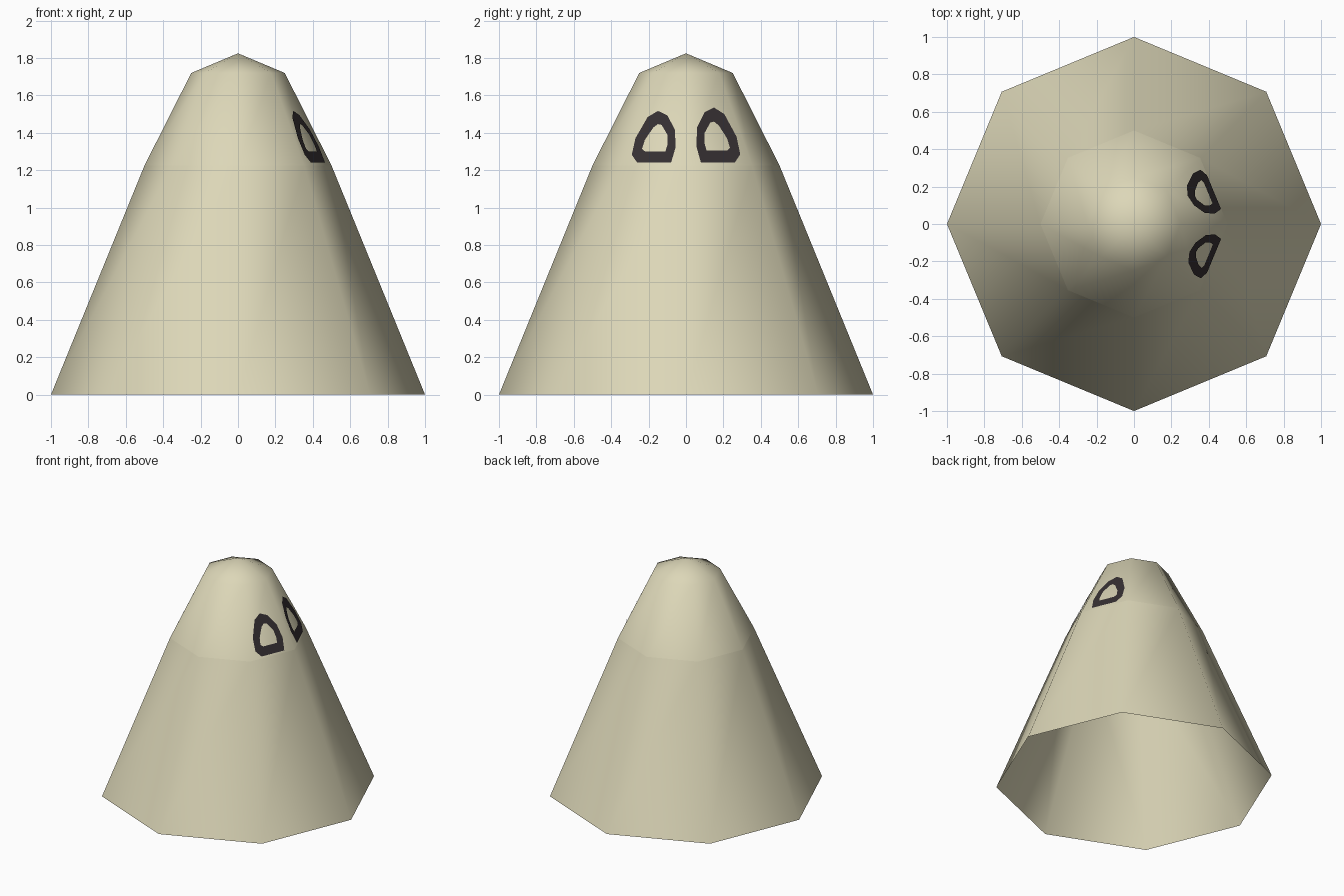
import bpy, math

if "Cube" in bpy.data.objects:
    bpy.data.objects.remove(bpy.data.objects["Cube"])

def material(name, rgb):
    m = bpy.data.materials.new(name)
    m.diffuse_color = (*rgb, 1)
    m.use_nodes = True
    m.node_tree.nodes["Principled BSDF"].inputs["Base Color"].default_value = m.diffuse_color
    return m

cream = material("cream cloth", (0.72, 0.68, 0.48))
dark = material("dark outline", (0.035, 0.028, 0.031))

def make(name, verts, faces, mat, smooth):
    me = bpy.data.meshes.new(name)
    me.from_pydata(verts, [], faces)
    me.materials.append(mat)
    for p in me.polygons:
        p.use_smooth = smooth
    ob = bpy.data.objects.new(name, me)
    bpy.context.collection.objects.link(ob)
    return ob

N = 8
def shell(name, rings, apex=None):
    """Open eight-sided shell through (radius, z) rings, optionally closed to a point."""
    verts = [(r * math.cos(math.tau * i / N), r * math.sin(math.tau * i / N), z)
             for r, z in rings for i in range(N)]
    faces = [(k * N + i, k * N + (i + 1) % N, (k + 1) * N + (i + 1) % N, (k + 1) * N + i)
             for k in range(len(rings) - 1) for i in range(N)]
    if apex is not None:
        verts.append((0, 0, apex))
        top = (len(rings) - 1) * N
        faces += [(top + i, top + (i + 1) % N, len(verts) - 1) for i in range(N)]
    return make(name, verts, faces, cream, True)

# Cloak, open underneath, and the hood above it
shell("cloak", [(1.0, 0.0), (0.5, 1.225)])
shell("hood", [(0.5, 1.225), (0.25, 1.72)], 1.825)

# Eye outlines: rings in (y, z) laid on the two hood faces toward +x
OUTER = [(.08, 1.24), (.26, 1.24), (.29, 1.285), (.27, 1.38), (.205, 1.50),
         (.15, 1.535), (.10, 1.51), (.06, 1.43), (.055, 1.33)]
INNER = [(.11, 1.305), (.22, 1.305), (.235, 1.32), (.22, 1.37), (.175, 1.44),
         (.15, 1.46), (.13, 1.455), (.10, 1.40), (.10, 1.34)]

def on_hood(y, z, side):
    if side < 0:                       # this eye is slightly shorter
        z = 1.24 + (z - 1.24) * 0.94
    r = 0.5 - 0.25 * (z - 1.225) / 0.495
    return (r - y * math.tan(math.pi / 8) + 0.006, y * side, z)

for side, name in ((1, "left_eye"), (-1, "right_eye")):
    n = len(OUTER)
    verts = [on_hood(y, z, side) for y, z in OUTER + INNER]
    faces = [(i, (i + 1) % n, n + (i + 1) % n, n + i) for i in range(n)]
    if side < 0:
        faces = [f[::-1] for f in faces]
    make(name, verts, faces, dark, False)
